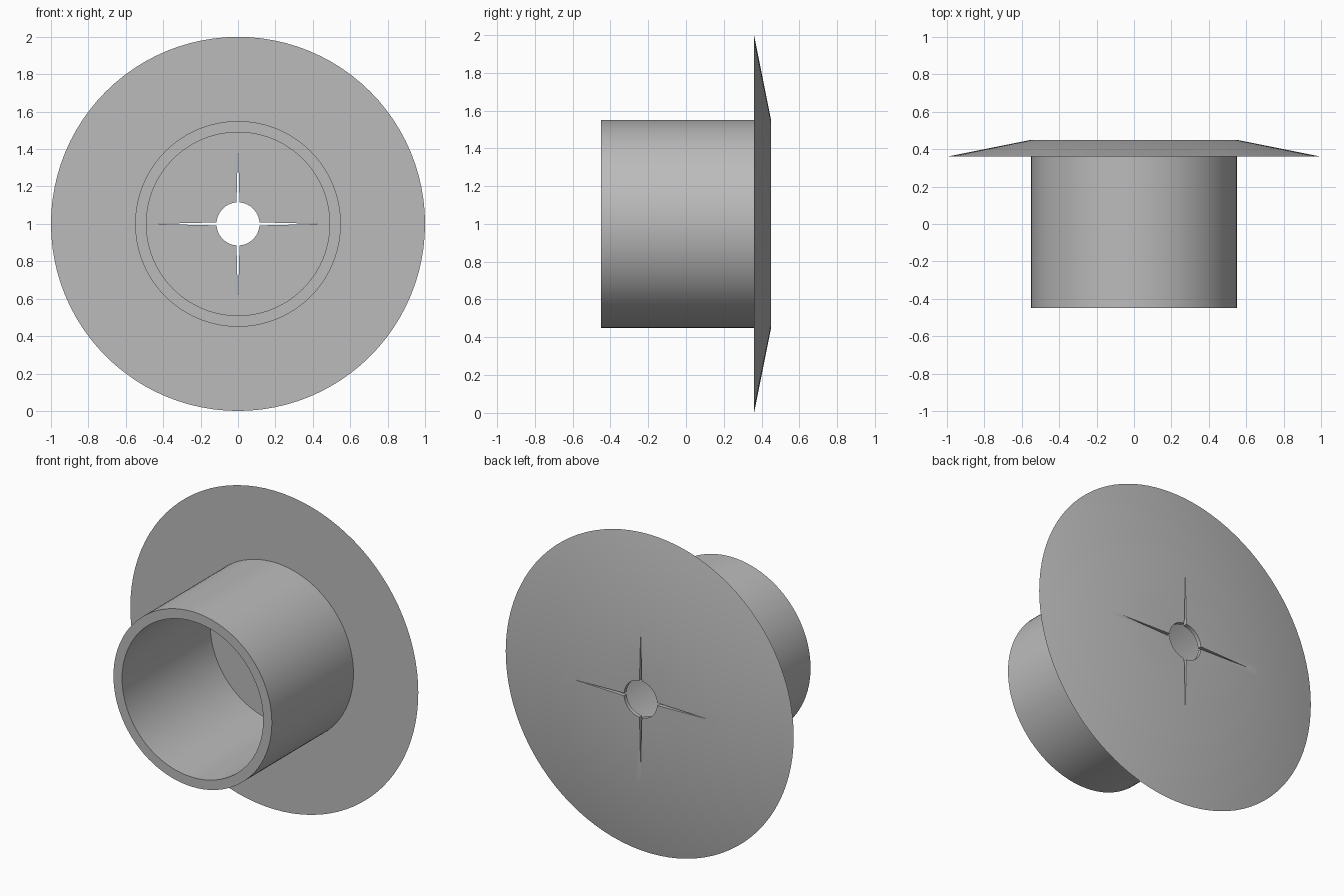
import bpy, bmesh, math
from mathutils import Matrix, Vector

cube = bpy.data.objects.get("Cube")
if cube:
    bpy.data.objects.remove(cube, do_unlink=True)

SEGMENTS = 96
CENTRE = Vector((0, 0, 1))

grey = bpy.data.materials.new("plain grey")
grey.use_nodes = True
colour = (0.5, 0.5, 0.5, 1)
grey.diffuse_color = colour
grey.node_tree.nodes["Principled BSDF"].inputs["Base Color"].default_value = colour


def finish(name, bm):
    """Turn a bmesh into a linked object."""
    bmesh.ops.recalc_face_normals(bm, faces=bm.faces)
    mesh = bpy.data.meshes.new(name)
    bm.to_mesh(mesh)
    bm.free()
    obj = bpy.data.objects.new(name, mesh)
    bpy.context.collection.objects.link(obj)
    mesh.materials.append(grey)
    return obj


def lathe(name, profile):
    """Spin a closed (radius, y) profile about the y axis."""
    bm = bmesh.new()
    verts = [bm.verts.new(CENTRE + Vector((r, y, 0))) for r, y in profile]
    edges = [bm.edges.new((v, verts[i - 1])) for i, v in enumerate(verts)]
    bmesh.ops.spin(bm, geom=verts + edges, cent=CENTRE, axis=(0, 1, 0),
                   angle=math.tau, steps=SEGMENTS, use_merge=True)
    bmesh.ops.remove_doubles(bm, verts=bm.verts, dist=1e-5)
    return finish(name, bm)


def slit_cutter(index):
    """Thin wedge that tapers to a point away from the centre hole."""
    tip = 0.46 if index % 2 == 0 else 0.425
    bm = bmesh.new()
    outline = [(0.08, -0.009), (tip, 0), (0.08, 0.009)]
    face = bm.faces.new([bm.verts.new((x, 0.4, z)) for x, z in outline])
    new = bmesh.ops.extrude_face_region(bm, geom=[face])["geom"]
    moved = [v for v in new if isinstance(v, bmesh.types.BMVert)]
    bmesh.ops.translate(bm, verts=moved, vec=(0, 0.1, 0))
    turn = Matrix.Translation(CENTRE) @ Matrix.Rotation(index * math.pi / 2, 4, 'Y')
    bmesh.ops.transform(bm, matrix=turn, verts=bm.verts)
    cutter = finish("slit_cutter", bm)
    cutter.hide_render = True
    return cutter


# Sleeve, bevelled flange and thin end plate with a centre hole
body = lathe("flanged_sleeve", [
    (0.115, 0.425), (0.49, 0.425), (0.49, -0.45), (0.55, -0.45),
    (0.55, 0.36), (1.0, 0.36), (0.55, 0.45), (0.115, 0.45)])

# Four tapered slits through the end plate
bpy.context.view_layer.objects.active = body
body.select_set(True)
for i in range(4):
    cutter = slit_cutter(i)
    cut = body.modifiers.new("slit", 'BOOLEAN')
    cut.operation = 'DIFFERENCE'
    cut.solver = 'EXACT'
    cut.object = cutter
    bpy.ops.object.modifier_apply(modifier=cut.name)
    bpy.data.objects.remove(cutter, do_unlink=True)

bpy.ops.object.shade_smooth_by_angle(angle=math.radians(30))
